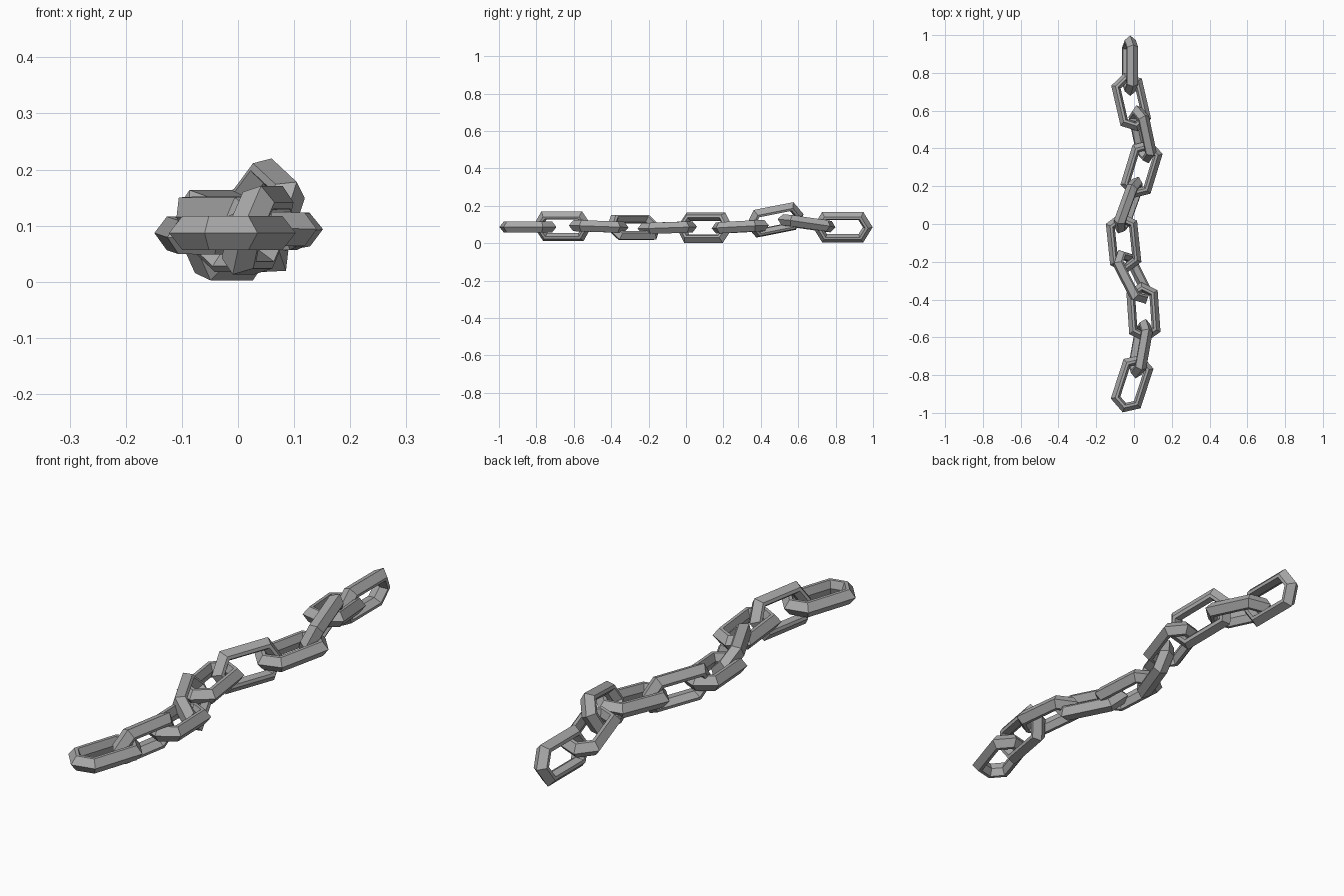
import bpy
import bmesh
from math import radians
from mathutils import Matrix, Vector

cube = bpy.data.objects.get("Cube")
if cube:
    bpy.data.objects.remove(cube, do_unlink=True)

# Plain grey steel
steel = bpy.data.materials.new("grey_steel")
steel.use_nodes = True
steel.diffuse_color = (0.4, 0.4, 0.4, 1)
steel.node_tree.nodes["Principled BSDF"].inputs["Base Color"].default_value = (0.4, 0.4, 0.4, 1)

# Outer outline of one link: half width, half length, half length of straight side
WIDTH, LENGTH, SIDE = 0.083, 0.16, 0.11
# Six-sided bar section: depth inward from the outline, offset across the link
SECTION = [(0, 0), (0.021, 0.03), (0.034, 0.03),
           (0.045, 0), (0.034, -0.03), (0.021, -0.03)]


def outline(depth):
    """Six-cornered link outline moved inward by depth, as (y, z) points."""
    rise = LENGTH - SIDE
    w = WIDTH - depth
    tip = LENGTH - depth * (WIDTH ** 2 + rise ** 2) ** 0.5 / WIDTH
    side = tip - w * rise / WIDTH
    return [(tip, 0), (side, w), (-side, w), (-tip, 0), (-side, -w), (side, -w)]


def make_link(name, place, yaw, pitch, roll):
    bm = bmesh.new()
    rings = [[bm.verts.new((h, y, z)) for y, z in outline(d)] for d, h in SECTION]
    n = len(rings)
    for i in range(n):
        a, b = rings[i], rings[(i + 1) % n]
        for j in range(6):
            k = (j + 1) % 6
            bm.faces.new((a[j], a[k], b[k], b[j]))
    bmesh.ops.recalc_face_normals(bm, faces=bm.faces)
    turn = (Matrix.Rotation(radians(-yaw), 4, 'Z')
            @ Matrix.Rotation(radians(pitch), 4, 'X')
            @ Matrix.Rotation(radians(roll), 4, 'Y'))
    bm.transform(Matrix.Translation(Vector(place)) @ turn)
    mesh = bpy.data.meshes.new(name)
    bm.to_mesh(mesh)
    bm.free()
    mesh.materials.append(steel)
    obj = bpy.data.objects.new(name, mesh)
    bpy.context.collection.objects.link(obj)


# Links from front to back: centre, then yaw, pitch and roll in degrees
LINKS = [
    ((-0.01, -0.845, 0.087), 18, 0, 90),
    ((0.035, -0.66, 0.092), 10, 0, 18),
    ((0.05, -0.467, 0.09), -4, -2, 90),
    ((-0.01, -0.28, 0.085), -27, 0, -38),
    ((-0.055, -0.1, 0.083), -6, 2, 90),
    ((-0.03, 0.1, 0.083), 20, 0, -14),
    ((0.04, 0.29, 0.088), 17, 3, 90),
    ((0.045, 0.475, 0.125), -12, 11, 25),
    ((-0.015, 0.645, 0.107), -13, -8, 90),
    ((-0.02, 0.838, 0.086), 0, 0, 12),
]
for number, (place, yaw, pitch, roll) in enumerate(LINKS, 1):
    make_link(f"chain_link_{number}", place, yaw, pitch, roll)
